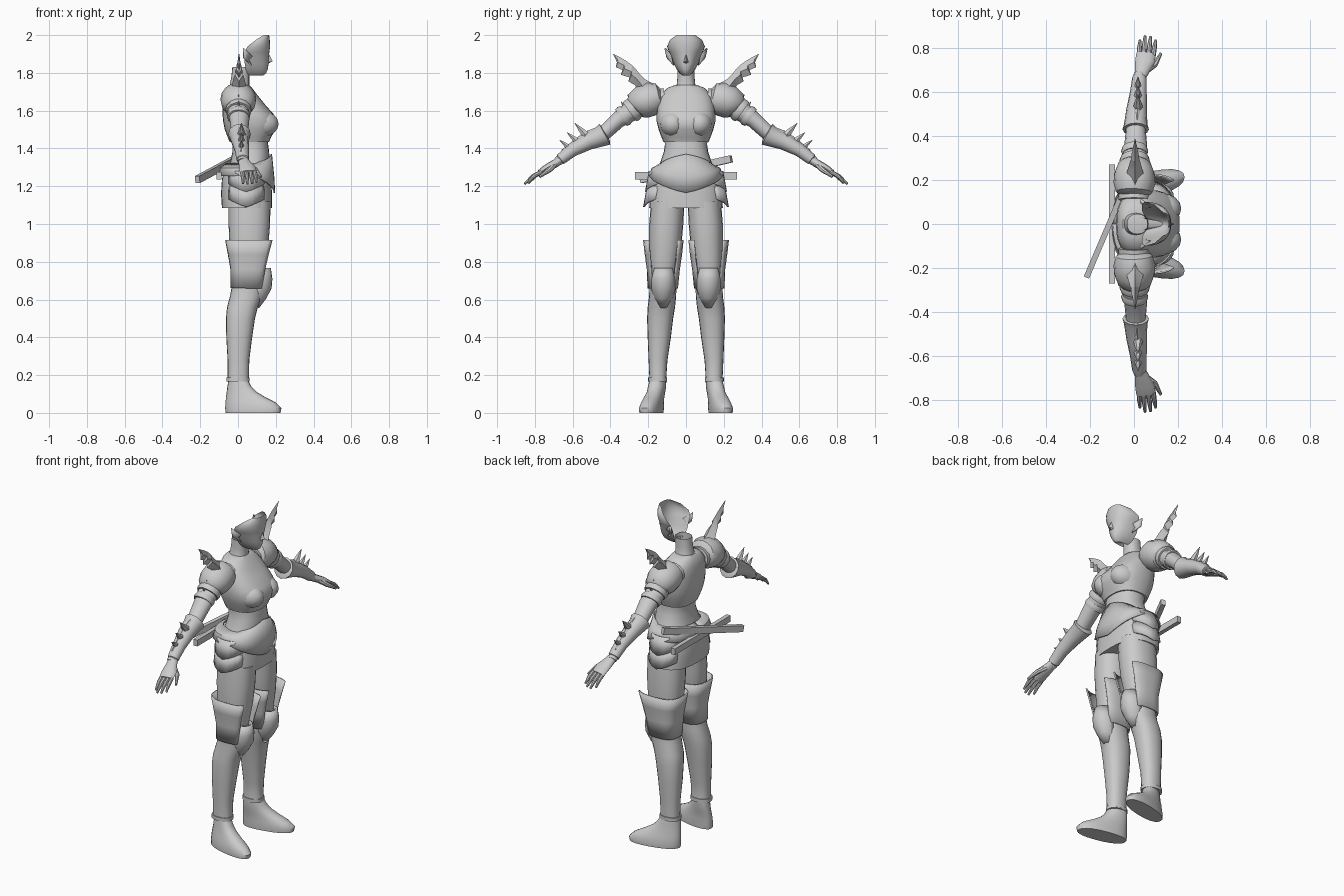
import bpy, math
from math import sin, cos, pi, radians
from mathutils import Vector as V

grey = bpy.data.materials.new("plain_grey")
grey.diffuse_color = (0.6, 0.6, 0.6, 1)


def make(name, verts, faces, mirror=False, thick=0, angle=40):
    me = bpy.data.meshes.new(name)
    me.from_pydata([tuple(v) for v in verts], [], faces)
    me.materials.append(grey)
    for p in me.polygons:
        p.use_smooth = True
    me.set_sharp_from_angle(angle=radians(angle))
    ob = bpy.data.objects.new(name, me)
    bpy.context.collection.objects.link(ob)
    if thick:
        s = ob.modifiers.new("thickness", 'SOLIDIFY')
        s.thickness, s.offset = thick, 0
    if mirror:
        m = ob.modifiers.new("mirror", 'MIRROR')
        m.use_axis = (False, True, False)
    return ob


def spow(c, p):
    return math.copysign(abs(c) ** (2 / p), c)


def skin(rings, closed=True, cap=True):
    n = len(rings[0])
    verts = [v for r in rings for v in r]
    faces = []
    for i in range(len(rings) - 1):
        for j in range(n if closed else n - 1):
            k = (j + 1) % n
            faces.append((i*n + j, i*n + k, (i+1)*n + k, (i+1)*n + j))
    if closed and cap:
        faces.append(tuple(reversed(range(n))))
        faces.append(tuple(range((len(rings)-1)*n, len(rings)*n)))
    return verts, faces


def stack(name, rows, n=20, p=2.3, arc=None, warp=None, cap=True, **kw):
    """Upright loft; rows are (z, x back, x front, y min, y max). arc leaves a gap."""
    rings = []
    for i, (z, x0, x1, y0, y1) in enumerate(rows):
        ring = []
        a0, a1 = arc if arc else (-pi, pi)
        for j in range(n):
            a = a0 + (a1 - a0) * j / (n - 1 if arc else n)
            v = V(((x0+x1)/2 + (x1-x0)/2*spow(cos(a), p),
                   (y0+y1)/2 + (y1-y0)/2*spow(sin(a), p), z))
            ring.append(warp(v, a, i) if warp else v)
        rings.append(ring)
    return make(name, *skin(rings, not arc, cap), **kw)


def tube(name, rows, n=12, mirror=True, **kw):
    """Loft along a path; rows are (x, y, z, radius in x, radius across)."""
    pts = [V(r[:3]) for r in rows]
    rings = []
    for i, r in enumerate(rows):
        t = (pts[min(i+1, len(pts)-1)] - pts[max(i-1, 0)]).normalized()
        up = t.cross(V((1, 0, 0))).normalized()
        side = up.cross(t)
        rings.append([pts[i] + side*(r[3]*cos(2*pi*j/n)) - up*(r[4]*sin(2*pi*j/n))
                      for j in range(n)])
    return make(name, *skin(rings), mirror=mirror, **kw)


def spike(name, base, tip, r, n=6):
    tube(name, [(*base, r, r), (*(V(base).lerp(V(tip), .5)), r*.6, r*.6), (*tip, .001, .001)], n)


# Face shell, open at the back, with nose and ears
face = [(2.0, .135, .165, .05), (1.975, .095, .168, .085), (1.94, .05, .17, .1),
        (1.91, .035, .166, .09), (1.885, .035, .163, .078), (1.85, .035, .162, .066),
        (1.82, .04, .158, .05), (1.797, .05, .148, .033), (1.785, .06, .13, .018),
        (1.81, .04, .06, .03)]
rings = [[V((xb + (xf-xb)*cos(a)**.85, w*spow(sin(a), 2.2), z))
          for a in [(-pi/2 + pi*j/16)*.999 for j in range(17)]] for z, xb, xf, w in face]
make("face", *skin(list(reversed(rings)), False))
make("nose", [(.16, 0, 1.91), (.183, 0, 1.862), (.155, .016, 1.855), (.155, -.016, 1.855),
              (.158, 0, 1.848)], [(0, 1, 2), (0, 3, 1), (1, 4, 2), (1, 3, 4)])
make("ear", [(.075, .08, 1.89), (.03, .11, 1.93), (.03, .1, 1.88), (.07, .066, 1.84),
             (.055, .075, 1.87)], [(0, 1, 4), (1, 2, 4), (2, 3, 4)], mirror=True, thick=.01)
stack("neck", [(1.68, -.06, .07, -.075, .075), (1.73, -.045, .06, -.05, .05),
               (1.78, -.035, .06, -.045, .045), (1.83, -.03, .065, -.045, .045)], cap=False)

# Torso: chest armour, bust and bare waist
stack("chest_armour", [(1.435, -.045, .165, -.12, .12), (1.46, -.055, .175, -.13, .13),
      (1.5, -.07, .2, -.145, .145), (1.54, -.078, .208, -.155, .155),
      (1.58, -.082, .19, -.155, .155), (1.63, -.082, .145, -.15, .15),
      (1.68, -.078, .105, -.135, .135), (1.72, -.065, .075, -.1, .1),
      (1.735, -.05, .06, -.06, .06)], n=28, p=2.5)
rings = [[V((.125 + .09*sin(b)*cos(a), .07 + .07*sin(b)*sin(a), 1.53 + .07*cos(b)))
          for a in [2*pi*j/16 for j in range(16)]] for b in [pi - .05 - i*(pi-.1)/8 for i in range(9)]]
make("bust_plate", *skin(rings), mirror=True)
stack("waist", [(1.25, -.06, .165, -.165, .165), (1.33, -.04, .168, -.135, .135),
      (1.38, -.03, .165, -.118, .118), (1.42, -.03, .16, -.112, .112),
      (1.47, -.04, .155, -.115, .115)], n=24)

# Skirt, pointed belt and hip plates
stack("skirt", [(1.085, -.085, .18, -.195, .195), (1.16, -.09, .18, -.19, .19),
      (1.24, -.085, .175, -.18, .18), (1.3, -.065, .168, -.16, .16)], n=28, p=2.6)


def belt_edge(v, a, i):
    s = min(1, abs(a) / 1.4)
    v.z += .09*s if i == 0 else (.045*s if i == 1 else -.05*s)
    return v


stack("pointed_belt", [(1.165, -.1, .193, -.195, .195), (1.25, -.092, .188, -.178, .178),
      (1.37, -.058, .176, -.128, .128)], n=33, p=2.5, arc=(-pi, pi), warp=belt_edge,
      thick=.008)


def hip_edge(v, a, i):
    if i == 0:
        v.z += .05 * min(1, abs(a - pi/2))
    return v


for k, (lo, hi, out) in enumerate([(1.09, 1.2, .222), (1.17, 1.28, .212)]):
    stack("hip_plate_%d" % (k+1), [(lo, -.075, .165, -out, out), (hi, -.075, .165, -out+.02, out-.02)],
          n=9, arc=(.75, 2.4), warp=hip_edge, thick=.01, mirror=True)

# Two scabbards behind the hips
for name, a, b in [("level_scabbard", (-.1, -.27, 1.255), (-.1, .27, 1.255)),
                   ("slanted_scabbard", (-.215, -.24, 1.235), (-.01, .24, 1.345))]:
    a, b = V(a), V(b)
    t = (b - a).normalized()
    s = t.cross(V((0, 0, 1))).normalized() * .013
    u = s.cross(t).normalized() * .019
    make(name, *skin([[p+s+u, p-s+u, p-s-u, p+s-u] for p in (a, b)]))

# Legs: thigh, boot, cuff, knee guard and foot
stack("thigh", [(.64, -.02, .12, .06, .18), (.75, -.025, .14, .05, .19),
      (.88, -.045, .16, .025, .195), (1.0, -.05, .17, .014, .195),
      (1.12, -.05, .172, .008, .185)], mirror=True)
stack("boot", [(.17, -.055, .06, .1, .195), (.19, -.055, .058, .104, .194),
      (.28, -.055, .06, .098, .198), (.4, -.062, .075, .08, .203),
      (.5, -.064, .09, .068, .206), (.56, -.058, .105, .058, .203),
      (.62, -.042, .13, .052, .195), (.7, -.028, .145, .05, .193),
      (.76, -.03, .142, .045, .196)], mirror=True)
stack("ankle_band", [(.165, -.062, .062, .1, .2), (.187, -.062, .062, .1, .2)], mirror=True)


def cuff_edge(v, a, i):
    if a < .9 or a > 2*pi - .9:
        v.z -= .03 * i
    return v


stack("boot_cuff", [(.66, -.036, .14, .046, .2), (.76, -.036, .16, .036, .204),
      (.84, -.05, .182, .024, .215), (.915, -.064, .205, .016, .224)], n=21, p=2.8,
      arc=(.72, 2*pi - .72), warp=lambda v, a, i: v, thick=.008, mirror=True)
stack("knee_guard", [(.56, .02, .108, .1, .14), (.61, .02, .145, .075, .165),
      (.66, .02, .172, .06, .18), (.71, .03, .176, .06, .18), (.765, .05, .168, .076, .164)],
      n=11, p=2.1, arc=(-1.5, 1.5), thick=.012, mirror=True, angle=25)


def toe_out(v, a, i):
    v.y += .2 * v.x
    return v


stack("foot", [(0, -.065, .225, .112, .222), (.025, -.068, .23, .11, .224),
      (.055, -.066, .2, .112, .216), (.08, -.064, .15, .112, .21),
      (.11, -.06, .1, .11, .2), (.14, -.056, .07, .106, .197), (.175, -.05, .052, .106, .19)],
      warp=toe_out, mirror=True)

# Arms: sleeve, shoulder guard, bands, gauntlet and hand
tube("arm", [(0, .11, 1.66, .07, .06), (0, .2, 1.645, .07, .06), (0, .28, 1.605, .06, .055),
             (.008, .36, 1.55, .052, .043), (.008, .43, 1.485, .045, .04),
             (.01, .5, 1.45, .044, .042), (.02, .6, 1.395, .036, .034),
             (.025, .68, 1.33, .027, .024)])
tube("shoulder_guard", [(0, .125, 1.675, .05, .05), (0, .145, 1.668, .083, .078),
     (.002, .185, 1.662, .095, .09), (.002, .23, 1.645, .092, .088),
     (.002, .265, 1.625, .078, .074), (.002, .275, 1.615, .06, .05)], n=16)
for k, (y, z, r) in enumerate([(.285, 1.603, .07), (.33, 1.572, .062)]):
    tube("arm_band_%d" % (k+1), [(.003, y-.014, z+.01, r-.006, r-.008), (.003, y, z, r, r-.003),
         (.003, y+.014, z-.01, r-.004, r-.008)], n=14)
spike("band_spike", (.003, .28, 1.63, ), (.003, .31, 1.685), .014)
spike("lower_band_spike", (.003, .32, 1.61), (.003, .345, 1.65), .012)

# Feathered blade rising from the shoulder: upper and lower edges
feather = [((.16, 1.735), (.2, 1.66), .045), ((.215, 1.765), (.235, 1.68), .04),
           ((.25, 1.8), (.27, 1.735), .03), ((.27, 1.825), (.305, 1.755), .022),
           ((.285, 1.84), (.295, 1.775), .02), ((.305, 1.855), (.345, 1.79), .015),
           ((.32, 1.865), (.335, 1.815), .013), ((.345, 1.88), (.372, 1.83), .008),
           ((.36, 1.888), (.365, 1.855), .006), ((.387, 1.902), (.385, 1.898), .002)]
make("shoulder_feather", *skin([[V((.005, *t)), V((.005+w, (t[0]+b[0])/2, (t[1]+b[1])/2)),
     V((.005, *b)), V((.005-w, (t[0]+b[0])/2, (t[1]+b[1])/2))] for t, b, w in feather]),
     mirror=True, angle=20)

tube("gauntlet", [(.008, .425, 1.478, .04, .045), (.008, .43, 1.475, .06, .062),
     (.008, .455, 1.462, .053, .054), (.012, .52, 1.437, .047, .046),
     (.02, .6, 1.393, .038, .036), (.025, .665, 1.342, .033, .03),
     (.025, .67, 1.338, .025, .022)])
for k, (y, z, ty, tz, r) in enumerate([(.525, 1.465, .59, 1.535, .024),
                                       (.575, 1.435, .63, 1.485, .02),
                                       (.62, 1.405, .67, 1.445, .017)]):
    spike("gauntlet_spike_%d" % (k+1), (.018, y, z), (.018, ty, tz), r)
make("gauntlet_ridge", *skin([[V((.015-w, y, z)), V((.015, y, z+.022)), V((.015+w, y, z)),
     V((.015, y, z-.03))] for y, z, w in ((.45, 1.5, .03), (.54, 1.465, .028), (.66, 1.37, .012))]),
     mirror=True, angle=20)
tube("palm", [(.025, .655, 1.347, .025, .022), (.035, .69, 1.322, .032, .022),
              (.05, .74, 1.295, .045, .02), (.055, .775, 1.272, .044, .015)])
for k, (x, tx, ty, tz) in enumerate([(.023, .027, .835, 1.215), (.044, .05, .855, 1.212),
                                     (.066, .075, .852, 1.215), (.088, .098, .835, 1.222)]):
    tube("finger_%d" % (k+1), [(x, .765, 1.277, .011, .011),
         ((x+tx)/2, (.77+ty)/2, (1.29+tz)/2, .011, .011), (tx, ty, tz, .006, .006)], 8)
tube("thumb", [(.05, .695, 1.315, .016, .016), (.095, .725, 1.285, .014, .014),
               (.122, .775, 1.25, .007, .007)], 8)
